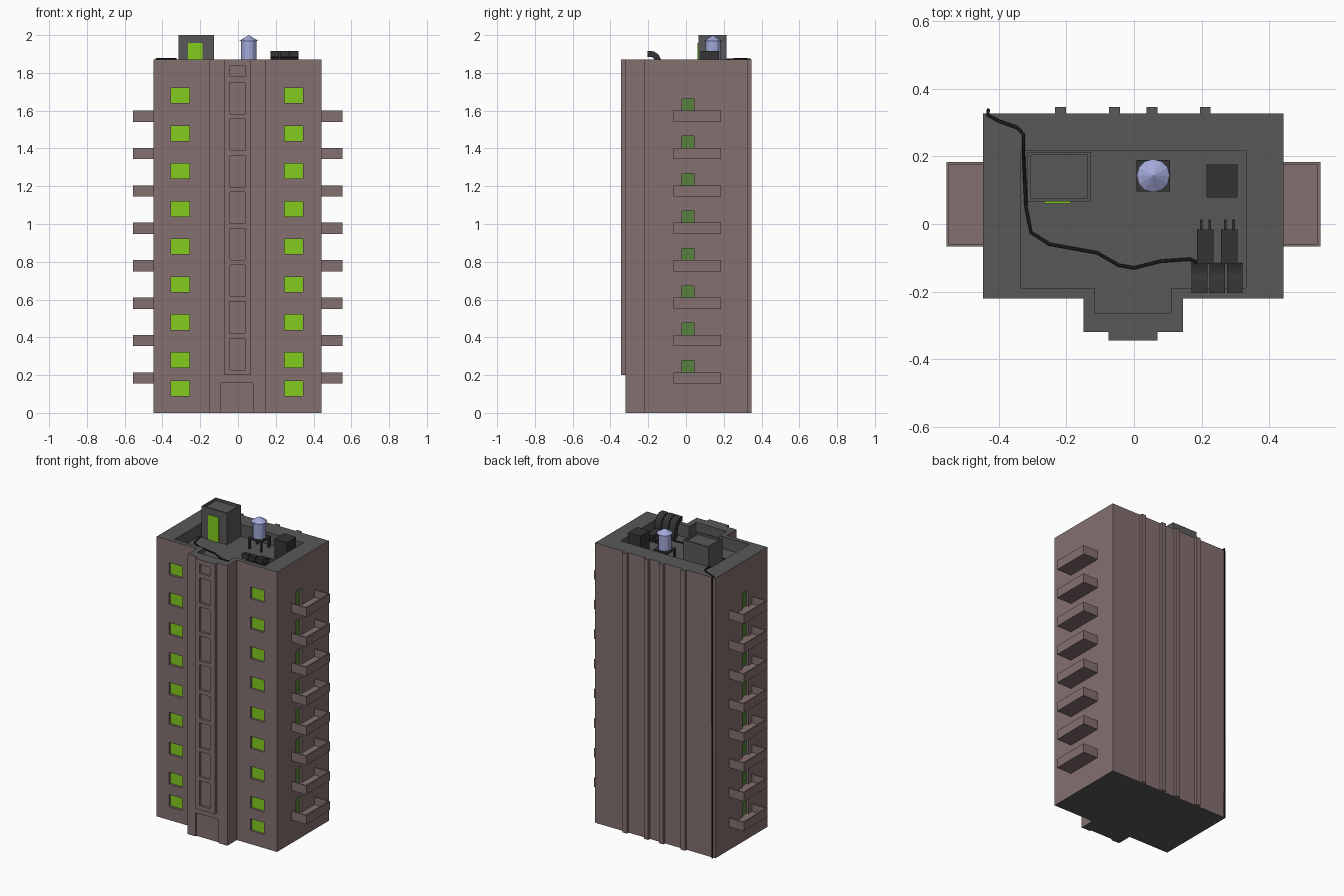
import bpy
import bmesh
from mathutils import Matrix

default_cube = bpy.data.objects.get("Cube")
if default_cube:
    bpy.data.objects.remove(default_cube, do_unlink=True)


def make_material(name, *srgb):
    linear = [(c / 255 / 12.92) if c < 11 else ((c / 255 + 0.055) / 1.055) ** 2.4 for c in srgb]
    mat = bpy.data.materials.new(name)
    mat.use_nodes = True
    mat.diffuse_color = (*linear, 1)
    shader = mat.node_tree.nodes["Principled BSDF"]
    shader.inputs["Base Color"].default_value = (*linear, 1)
    shader.inputs["Roughness"].default_value = 0.8
    return mat


WALL = make_material("wall brown", 133, 112, 112)
ROOF = make_material("roof grey", 89, 89, 89)
WINDOW = make_material("window green", 132, 204, 30)
DOOR = make_material("balcony door green", 86, 130, 60)
METAL = make_material("dark metal", 52, 52, 52)
TANK = make_material("tank blue", 163, 169, 218)
CABLE = make_material("cable black", 28, 28, 28)


def add_prism(bm, outline, low, high, axis="z"):
    """Extrude an outline: (x, y) pairs along z, or (y, z) pairs along x."""
    def place(p, t):
        return (p[0], p[1], t) if axis == "z" else (t, p[0], p[1])
    bottom = [bm.verts.new(place(p, low)) for p in outline]
    top = [bm.verts.new(place(p, high)) for p in outline]
    bm.faces.new(bottom[::-1])
    bm.faces.new(top)
    for i in range(len(outline)):
        j = (i + 1) % len(outline)
        bm.faces.new((bottom[i], bottom[j], top[j], top[i]))


def add_box(bm, x0, x1, y0, y1, z0, z1):
    add_prism(bm, [(x0, y0), (x1, y0), (x1, y1), (x0, y1)], z0, z1)


def finish(bm, name, *materials):
    bmesh.ops.recalc_face_normals(bm, faces=bm.faces)
    mesh = bpy.data.meshes.new(name)
    bm.to_mesh(mesh)
    bm.free()
    obj = bpy.data.objects.new(name, mesh)
    bpy.context.collection.objects.link(obj)
    for mat in materials:
        mesh.materials.append(mat)
    return obj


def box_object(name, mat, *size):
    bm = bmesh.new()
    add_box(bm, *size)
    return finish(bm, name, mat)


def carve(obj, cutter_bm):
    """Subtract the cutter shapes and bake the result."""
    cutter = finish(cutter_bm, "cutter")
    mod = obj.modifiers.new("carve", "BOOLEAN")
    mod.operation = "DIFFERENCE"
    mod.solver = "EXACT"
    mod.object = cutter
    graph = bpy.context.evaluated_depsgraph_get()
    baked = bpy.data.meshes.new_from_object(obj.evaluated_get(graph))
    obj.modifiers.clear()
    obj.data = baked
    bpy.data.objects.remove(cutter, do_unlink=True)


def paint(obj, rule):
    for face in obj.data.polygons:
        face.material_index = rule(face.center, face.normal)


LEFT, RIGHT, FRONT, BACK = -0.447, 0.443, -0.22, 0.328
TOP, FLOOR, BAY = 1.87, 1.79, -0.32
REVEAL = 0.015
STOREYS = 8
balcony_bases = [0.155 + 0.198 * i for i in range(STOREYS)]
window_bases = [0.09] + [0.24 + 0.2 * i for i in range(STOREYS)]

# Tower body with the projecting stair bay
bm = bmesh.new()
add_prism(bm, [(LEFT, FRONT), (-0.15, FRONT), (-0.15, BAY), (0.145, BAY),
               (0.145, FRONT), (RIGHT, FRONT), (RIGHT, BACK), (LEFT, BACK)], 0, TOP)
body = finish(bm, "tower_body", WALL, ROOF, WINDOW, DOOR)

# Sunken roof, windows, balcony doors and entrance recess
cuts = bmesh.new()
add_prism(cuts, [(-0.336, -0.19), (-0.115, -0.19), (-0.115, -0.265), (0.11, -0.265),
                 (0.11, -0.19), (0.332, -0.19), (0.332, 0.216), (-0.336, 0.216)], FLOOR, TOP + 1)
for z in window_bases:
    for x in (-0.355, 0.247):
        add_box(cuts, x, x + 0.098, FRONT - 1, FRONT + REVEAL, z, z + 0.08)
for z in balcony_bases:
    add_box(cuts, LEFT - 1, LEFT + REVEAL, -0.02, 0.042, z + 0.01, z + 0.122)
    add_box(cuts, RIGHT - REVEAL, RIGHT + 1, -0.02, 0.042, z + 0.01, z + 0.122)
add_box(cuts, -0.09, 0.08, BAY - 1, BAY + 0.01, -1, 0.157)
carve(body, cuts)


def body_colour(center, normal):
    if normal.z > 0.9 and center.z > FLOOR - 0.01 or normal.z < -0.9 and center.z < 0.01:
        return 1
    if center.z > FLOOR and LEFT + 0.05 < center.x < RIGHT - 0.05 and -0.27 < center.y < 0.25:
        return 1
    if normal.y < -0.9 and abs(center.y - FRONT - REVEAL) < 0.002:
        return 2
    if abs(normal.x) > 0.9 and min(abs(center.x - LEFT - REVEAL),
                                   abs(center.x - RIGHT + REVEAL)) < 0.002:
        return 3
    return 0


def capped_colour(center, normal):
    return 1 if normal.z > 0.9 and center.z > TOP - 0.01 else 0


paint(body, body_colour)

# Raised front strip with recessed panels
strip = box_object("front_strip", WALL, -0.075, 0.07, -0.345, BAY, 0.2, TOP)
strip.data.materials.append(ROOF)
cuts = bmesh.new()
for i in range(STOREYS):
    z = 0.228 + 0.1935 * i
    add_box(cuts, -0.043, 0.036, -1, -0.345 + REVEAL, z, z + 0.167)
add_box(cuts, -0.043, 0.036, -1, -0.345 + REVEAL, 1.78, 1.84)
carve(strip, cuts)
paint(strip, capped_colour)

# Vertical ribs on the back wall
for i, x in enumerate((-0.218, -0.058, 0.053, 0.211)):
    rib = box_object(f"back_rib_{i + 1}", WALL, x - 0.016, x + 0.016, BACK, 0.346, 0, TOP)
    rib.data.materials.append(ROOF)
    paint(rib, capped_colour)

# Open balconies on both sides
for side, wall, sign in (("right", LEFT, -1), ("left", RIGHT, 1)):
    bm = bmesh.new()
    outer, t = wall + sign * 0.109, 0.008
    inner = outer - sign * t
    y0, y1 = -0.067, 0.184
    for z in balcony_bases:
        add_prism(bm, [(wall, y0), (outer, y0), (outer, y1), (wall, y1),
                       (wall, y1 - t), (inner, y1 - t), (inner, y0 + t), (wall, y0 + t)], z, z + 0.06)
        add_box(bm, *sorted((wall, inner)), y0 + t, y1 - t, z, z + 0.01)
    finish(bm, f"balconies_{side}", WALL)

# Stair house with a rimmed roof and a door
house = box_object("stair_house", ROOF, -0.315, -0.128, 0.066, 0.214, FLOOR, 2)
cuts = bmesh.new()
add_box(cuts, -0.305, -0.138, 0.076, 0.205, 1.985, 3)
carve(house, cuts)
box_object("stair_house_door", WINDOW, -0.265, -0.188, 0.061, 0.066, FLOOR, 1.958)

# Water tank with a cone lid on a legged stand
TX, TY = 0.057, 0.143
bm = bmesh.new()
for r0, r1, z0, z1 in ((0.041, 0.041, 1.865, 1.975), (0.049, 0.0, 1.97, 2.0)):
    bmesh.ops.create_cone(bm, cap_ends=True, segments=12, radius1=r0, radius2=r1, depth=z1 - z0,
                          matrix=Matrix.Translation((TX, TY, (z0 + z1) / 2)))
finish(bm, "water_tank", TANK)
bm = bmesh.new()
add_box(bm, TX - 0.049, TX + 0.049, TY - 0.047, TY + 0.047, 1.853, 1.865)
for dx in (-0.043, 0.043):
    for dy in (-0.041, 0.041):
        x, y = TX + dx, TY + dy
        add_box(bm, x - 0.006, x + 0.006, y - 0.006, y + 0.006, FLOOR, 1.853)
finish(bm, "tank_stand", METAL)

# Machine box
box_object("machine_box", METAL, 0.215, 0.307, 0.078, 0.176, FLOOR, 1.917)

# Curved vent hoods, the ducts behind them and their pipes
hood = [(-0.205, 1.885), (-0.175, 1.882), (-0.16, 1.86), (-0.15, FLOOR),
        (-0.115, FLOOR), (-0.13, 1.865), (-0.145, 1.897), (-0.17, 1.914), (-0.205, 1.917)]
bm = bmesh.new()
for i in range(3):
    x = 0.171 + 0.052 * i
    add_prism(bm, hood, x, x + 0.046, "x")
finish(bm, "vent_hoods", METAL)
bm = bmesh.new()
for x in (0.186, 0.257):
    add_box(bm, x, x + 0.05, -0.118, -0.017, FLOOR, 1.835)
    for dx in (0.009, 0.034):
        add_box(bm, x + dx, x + dx + 0.008, -0.017, 0.013, 1.81, 1.818)
finish(bm, "vent_ducts", METAL)

# Cable across the roof and down the back corner
DECK, RIM = FLOOR + 0.005, TOP + 0.003
path = [(-0.432, 0.338, 0), (-0.432, 0.338, RIM), (-0.432, 0.322, RIM), (-0.4, 0.305, RIM),
        (-0.345, 0.285, RIM), (-0.327, 0.265, RIM), (-0.327, 0.21, RIM), (-0.327, 0.205, DECK),
        (-0.32, 0.05, DECK), (-0.305, -0.025, DECK), (-0.25, -0.06, DECK), (-0.11, -0.085, DECK),
        (-0.045, -0.122, DECK), (0, -0.13, DECK), (0.08, -0.11, DECK), (0.165, -0.104, DECK),
        (0.2, -0.12, DECK)]
curve = bpy.data.curves.new("roof_cable", "CURVE")
curve.dimensions = "3D"
curve.bevel_depth = 0.005
curve.bevel_resolution = 1
curve.use_fill_caps = True
spline = curve.splines.new("POLY")
spline.points.add(len(path) - 1)
for point, co in zip(spline.points, path):
    point.co = (*co, 1)
curve.materials.append(CABLE)
bpy.context.collection.objects.link(bpy.data.objects.new("roof_cable", curve))
